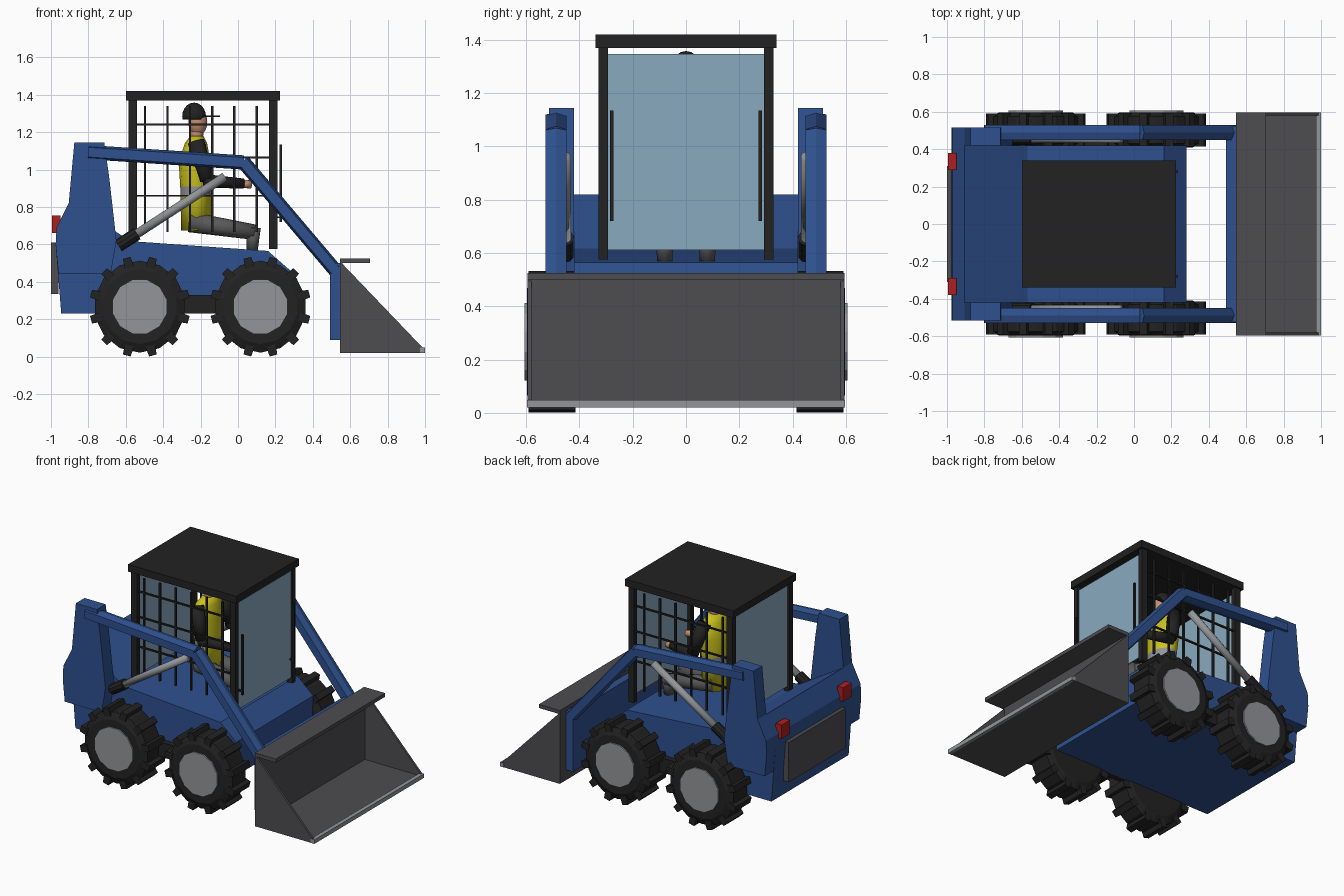
import bpy, bmesh, math
from mathutils import Vector

if "Cube" in bpy.data.objects:
    bpy.data.objects.remove(bpy.data.objects["Cube"])


def material(name, color):
    m = bpy.data.materials.new(name)
    m.diffuse_color = (*color, 1)
    m.use_nodes = True
    m.node_tree.nodes["Principled BSDF"].inputs["Base Color"].default_value = m.diffuse_color
    return m


BLUE = material("blue paint", (0.028, 0.082, 0.275))
BLACK = material("black rubber", (0.016, 0.016, 0.016))
STEEL = material("dark steel", (0.075, 0.073, 0.08))
SILVER = material("light grey metal", (0.29, 0.30, 0.32))
GLASS = material("pale blue glass", (0.25, 0.40, 0.52))
RED = material("red lamp", (0.42, 0.014, 0.014))
YELLOW = material("yellow vest", (0.60, 0.54, 0.012))
SKIN = material("skin", (0.55, 0.27, 0.16))
CLOTH = material("grey trousers", (0.10, 0.10, 0.10))


def make(name, bm, mat, mirror=False, smooth=False):
    bmesh.ops.recalc_face_normals(bm, faces=bm.faces)
    me = bpy.data.meshes.new(name)
    bm.to_mesh(me)
    bm.free()
    me.materials.append(mat)
    ob = bpy.data.objects.new(name, me)
    bpy.context.collection.objects.link(ob)
    if smooth:
        me.polygons.foreach_set("use_smooth", [True] * len(me.polygons))
    if mirror:
        ob.modifiers.new("mirror", "MIRROR").use_axis = (False, True, False)
    return ob


def loft(bm, rings):
    """Closed solid through a list of vertex rings."""
    rings = [[bm.verts.new(v) for v in r] for r in rings]
    n = len(rings[0])
    for a, b in zip(rings, rings[1:]):
        for i in range(n):
            j = (i + 1) % n
            bm.faces.new((a[i], a[j], b[j], b[i]))
    bm.faces.new(rings[0])
    bm.faces.new(rings[-1])


def prism(name, profile, y0, y1, mat, mirror=False):
    bm = bmesh.new()
    loft(bm, [[(x, y, z) for x, z in profile] for y in (y0, y1)])
    return make(name, bm, mat, mirror)


def add_box(bm, x0, x1, y0, y1, z0, z1):
    loft(bm, [[(x0, y0, z), (x1, y0, z), (x1, y1, z), (x0, y1, z)] for z in (z0, z1)])


def box(name, dims, mat, mirror=False):
    bm = bmesh.new()
    add_box(bm, *dims)
    return make(name, bm, mat, mirror)


def beam(name, p, q, section, mat, mirror=False, taper=1.0, smooth=False):
    """Sweep a section (side, up) from p to q."""
    p, q = Vector(p), Vector(q)
    d = (q - p).normalized()
    side = Vector((0, 1, 0)) if abs(d.y) < 0.9 else Vector((1, 0, 0))
    side = (side - d * side.dot(d)).normalized()
    up = side.cross(d)
    bm = bmesh.new()
    loft(bm, [[c + (side * a + up * b) * s for a, b in section] for c, s in ((p, 1), (q, taper))])
    return make(name, bm, mat, mirror, smooth)


def circle(r, n=10, squash=1.0):
    return [(r * squash * math.cos(math.tau * (i + .5) / n), r * math.sin(math.tau * (i + .5) / n))
            for i in range(n)]


def ball(name, center, radii, mat, cut=None):
    bm = bmesh.new()
    bmesh.ops.create_uvsphere(bm, u_segments=14, v_segments=10, radius=1)
    if cut is not None:
        bmesh.ops.bisect_plane(bm, geom=bm.verts[:] + bm.edges[:] + bm.faces[:],
                               plane_co=(0, 0, cut), plane_no=(0, 0, -1), clear_outer=True)
        bmesh.ops.holes_fill(bm, edges=bm.edges)
    for v in bm.verts:
        v.co = Vector(center) + Vector(a * b for a, b in zip(v.co, radii))
    return make(name, bm, mat, smooth=True)


# Chassis, rear towers and chain cases
prism("chassis", [(-.945, .23), (-.975, .60), (-.97, .69), (-.905, .82), (-.57, .617),
                  (.16, .565), (.28, .46), (.28, .23)], -.42, .42, BLUE)
prism("rear_tower", [(-.96, .445), (-.975, .60), (-.97, .69), (-.905, .82), (-.875, 1.145),
                     (-.715, 1.145), (-.69, .97), (-.65, .62), (-.68, .445)], .42, .515, BLUE, True)
box("chain_case", (-.30, -.10, .41, .46, .23, .33), BLACK, True)

# Rear grille and lamps
box("rear_grille", (-1.0, -.96, -.31, .31, .335, .61), STEEL)
box("tail_lamp", (-.995, -.95, .29, .38, .66, .755), RED, True)

# Wheels with lugs and rims
for label, cx in (("rear", -.525), ("front", .12)):
    cz = .267
    ring = lambda r, y, n=14: [(cx + r * math.cos(math.tau * (i + .5) / n), y,
                                cz + r * math.sin(math.tau * (i + .5) / n)) for i in range(n)]
    bm = bmesh.new()
    loft(bm, [ring(.20, .41), ring(.246, .43), ring(.246, .575), ring(.20, .597)])
    for i in range(12):
        a = math.tau * (i + .5) / 12
        u, t = Vector((math.cos(a), 0, math.sin(a))), Vector((-math.sin(a), 0, math.cos(a)))
        c = Vector((cx, 0, cz))
        loft(bm, [[c + u * r + t * s + Vector((0, y, 0)) for r, s in
                   ((.215, -.026), (.270, -.021), (.270, .021), (.215, .026))] for y in (.415, .592)])
    make(label + "_tyre", bm, BLACK, True)
    bm = bmesh.new()
    loft(bm, [ring(.15, .44, 12), ring(.15, .606, 12)])
    make(label + "_rim", bm, SILVER, True)

# Lift arms with a ridged section, and the coupling plate
ridged = [(-.04, -.026), (0, -.038), (.04, -.026), (.04, .026), (0, .038), (-.04, .026)]
beam("upper_arm", (-.80, .488, 1.093), (.03, .488, 1.038), ridged, BLUE, True)
beam("lower_arm", (.025, .488, 1.045), (.525, .488, .455), ridged, BLUE, True)
box("coupling_plate", (.493, .545, -.525, .525, .09, .50), BLUE)

# Lift cylinders
beam("cylinder_boot", (-.64, .455, .593), (-.54, .455, .657), circle(.035), BLACK, True)
beam("cylinder_rod", (-.55, .455, .65), (-.07, .455, .962), circle(.024), SILVER, True, smooth=True)

# Bucket
bm = bmesh.new()
add_box(bm, .545, .56, -.595, .595, .02, .51)
add_box(bm, .545, .98, -.595, .595, .02, .035)
add_box(bm, .545, .705, -.595, .595, .50, .525)
for y in (-.595, .58):
    loft(bm, [[(x, w, z) for x, z in ((.545, .02), (.99, .02), (.99, .045), (.545, .51))]
              for w in (y, y + .015)])
make("bucket", bm, STEEL)
box("bucket_lip", (.972, 1.0, -.597, .597, .02, .048), SILVER)

# Cab roof, posts, glass and handles
box("cab_roof", (-.60, .225, -.34, .34, 1.37, 1.42), BLACK)
box("rear_post", (-.585, -.54, .293, .328, .60, 1.375), BLACK, True)
box("front_post", (.167, .21, .293, .328, .575, 1.375), BLACK, True)
box("windscreen", (.192, .20, -.296, .296, .612, 1.348), GLASS)
box("rear_window", (-.568, -.56, -.296, .296, .65, 1.348), GLASS)
box("grab_handle", (.222, .236, .273, .286, .72, 1.135), BLACK, True)
box("handle_mount", (.195, .225, .274, .285, .74, .75), BLACK, True)

# Side guard bars
bm = bmesh.new()
for x in (-.497, -.377, -.257, -.138, -.02, .10):
    add_box(bm, x - .006, x + .006, .305, .317, .665, 1.34)
for z in (1.24, 1.065, .86):
    add_box(bm, -.55, .18, .305, .317, z - .005, z + .005)
make("side_guard", bm, BLACK, True)

# Operator: vest in stacked rings with a reflective band
oval = lambda x, z, rx, ry: [(x + rx * math.cos(math.tau * i / 12), ry * math.sin(math.tau * i / 12), z)
                             for i in range(12)]
bm = bmesh.new()
loft(bm, [oval(-.225, .675, .08, .105), oval(-.225, .86, .082, .105), oval(-.225, .91, .084, .11),
          oval(-.232, 1.04, .085, .125), oval(-.225, 1.14, .06, .12), oval(-.22, 1.18, .035, .06)])
vest = make("vest", bm, YELLOW, smooth=True)
vest.data.materials.append(SILVER)
for f in vest.data.polygons:
    if .86 < f.center.z < .91:
        f.material_index = 1
beam("neck", (-.225, 0, 1.15), (-.215, 0, 1.23), circle(.035), SKIN, smooth=True)
ball("head", (-.215, 0, 1.255), (.052, .05, .075), SKIN)
ball("cap", (-.235, 0, 1.285), (.065, .06, .073), BLACK, cut=-.25)
box("cap_brim", (-.20, -.095, -.04, .04, 1.28, 1.29), BLACK)
beam("upper_sleeve", (-.225, .125, 1.15), (-.165, .16, .945), circle(.045), BLACK, True, .85, True)
beam("lower_sleeve", (-.18, .16, .94), (.03, .11, .925), circle(.036), BLACK, True, .75, True)
beam("hand", (.02, .112, .925), (.07, .10, .92), circle(.022), SKIN, True, smooth=True)
beam("thigh", (-.26, .06, .72), (.09, .08, .665), circle(.055), CLOTH, True, .75, True)
beam("shin", (.085, .08, .69), (.075, .08, .565), circle(.037), CLOTH, True, .8, True)
